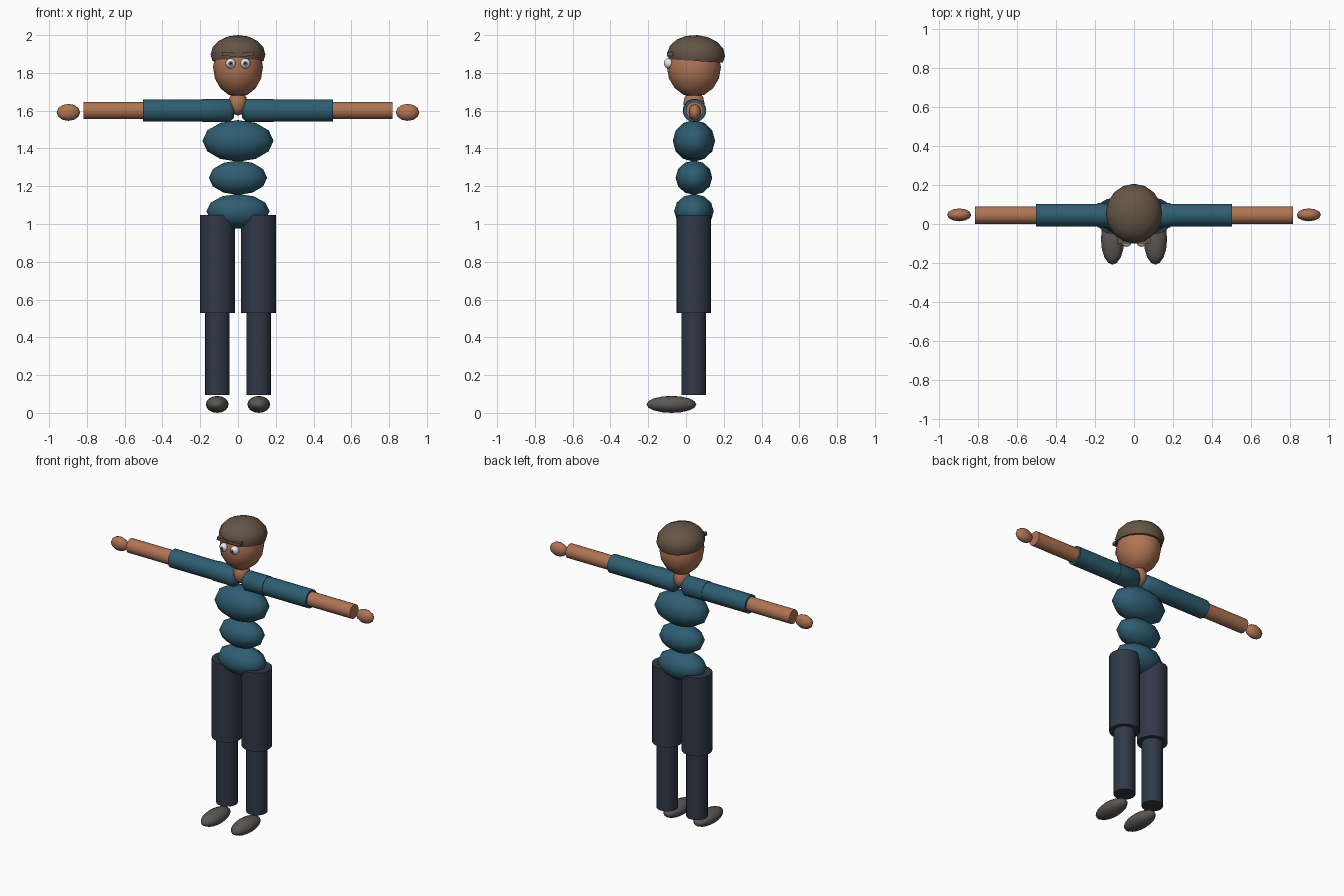
import bpy, bmesh, math
from mathutils import Matrix, Vector

if "Cube" in bpy.data.objects:
    bpy.data.objects.remove(bpy.data.objects["Cube"])


def mat(name, r, g, b):
    m = bpy.data.materials.new(name)
    m.diffuse_color = (r, g, b, 1)
    m.use_nodes = True
    m.node_tree.nodes["Principled BSDF"].inputs["Base Color"].default_value = m.diffuse_color
    return m


SKIN = mat("skin", 0.43, 0.175, 0.09)
SHIRT = mat("teal_shirt", 0.028, 0.11, 0.168)
TROUSERS = mat("dark_trousers", 0.03, 0.04, 0.062)
HAIR = mat("brown_hair", 0.13, 0.09, 0.06)
SHOES = mat("grey_shoes", 0.105, 0.096, 0.088)
WHITE = mat("eye_white", 0.85, 0.85, 0.85)
IRIS = mat("grey_iris", 0.2, 0.23, 0.26)
PUPIL = mat("black_pupil", 0.008, 0.008, 0.008)

Y = 0.045  # depth of the body axis


def finish(name, bm, mats, sharp=math.radians(50)):
    bmesh.ops.recalc_face_normals(bm, faces=bm.faces)
    for f in bm.faces:
        f.smooth = True
    me = bpy.data.meshes.new(name)
    bm.to_mesh(me)
    bm.free()
    me.set_sharp_from_angle(angle=sharp)
    for m in mats:
        me.materials.append(m)
    ob = bpy.data.objects.new(name, me)
    bpy.context.collection.objects.link(ob)
    return ob


def ball(name, centre, radii, material, seg=12, rings=6):
    bm = bmesh.new()
    bmesh.ops.create_uvsphere(bm, u_segments=seg, v_segments=rings, radius=1)
    bmesh.ops.transform(bm, verts=bm.verts,
                        matrix=Matrix.Translation(centre) @ Matrix.Diagonal((*radii, 1)))
    return finish(name, bm, [material], math.radians(80))


def tube(name, profile, axis, origin, material, seg=20):
    """Capped round limb; profile holds (position, radius) along the axis."""
    bm = bmesh.new()
    loops = []
    for p, r in profile:
        ring = []
        for i in range(seg):
            a = 2 * math.pi * i / seg
            c, s = r * math.cos(a), r * math.sin(a)
            co = Vector((p, c, s)) if axis == "x" else Vector((c, s, p))
            ring.append(bm.verts.new(co + Vector(origin)))
        loops.append(ring)
    for a, b in zip(loops, loops[1:]):
        for i in range(seg):
            j = (i + 1) % seg
            bm.faces.new((a[i], a[j], b[j], b[i]))
    bm.faces.new(loops[0])
    bm.faces.new(loops[-1])
    return finish(name, bm, [material])


# Torso
ball("chest", (0, 0.042, 1.44), (0.188, 0.112, 0.11), SHIRT)
ball("waist", (0, 0.042, 1.245), (0.154, 0.097, 0.091), SHIRT)
ball("pelvis", (0, 0.042, 1.067), (0.167, 0.105, 0.092), SHIRT)

# Neck and head
ball("neck", (0, 0.042, 1.64), (0.05, 0.056, 0.066), SKIN)
ball("head", (0, 0.042, 1.83), (0.132, 0.143, 0.158), SKIN, 16, 8)

# Hair cap: upper dome with a short turned-in rim, tipped slightly back
bm = bmesh.new()
bmesh.ops.create_uvsphere(bm, u_segments=16, v_segments=8, radius=1)
bmesh.ops.bisect_plane(bm, geom=bm.verts[:] + bm.edges[:] + bm.faces[:],
                       plane_co=(0, 0, -0.33), plane_no=(0, 0, -1), clear_outer=True)
bmesh.ops.holes_fill(bm, edges=[e for e in bm.edges if e.is_boundary])
bmesh.ops.transform(bm, verts=bm.verts,
                    matrix=Matrix.Translation((0, 0.054, 1.897))
                    @ Matrix.Rotation(math.radians(-3.5), 4, "X")
                    @ Matrix.Diagonal((0.145, 0.153, 0.103, 1)))
finish("hair_cap", bm, [HAIR])

for side, s in (("left", 1), ("right", -1)):
    # Eye, with iris and pupil rings around the front pole
    bm = bmesh.new()
    bmesh.ops.create_uvsphere(bm, u_segments=16, v_segments=12, radius=0.027)
    for f in bm.faces:
        z = f.calc_center_median().normalized().z
        f.material_index = 2 if z > 0.97 else 1 if z > 0.86 else 0
    bmesh.ops.transform(bm, verts=bm.verts,
                        matrix=Matrix.Translation((s * 0.039, -0.09, 1.85))
                        @ Matrix.Rotation(math.radians(90), 4, "X"))
    finish(side + "_eye", bm, [WHITE, IRIS, PUPIL])

    # Eyebrow
    bm = bmesh.new()
    bmesh.ops.create_cube(bm, size=1)
    bmesh.ops.transform(bm, verts=bm.verts,
                        matrix=Matrix.Translation((s * 0.046, -0.085, 1.898))
                        @ Matrix.Rotation(math.radians(s * -3), 4, "Y")
                        @ Matrix.Diagonal((0.077, 0.032, 0.02, 1)))
    finish(side + "_eyebrow", bm, [HAIR])

    # Arm
    arm = (0, Y, 1.601)
    tube(side + "_shoulder", [(s * 0.02, 0.038), (s * 0.045, 0.062), (s * 0.187, 0.062)],
         "x", arm, SHIRT)
    tube(side + "_upper_arm", [(s * 0.187, 0.059), (s * 0.504, 0.059)], "x", arm, SHIRT)
    tube(side + "_forearm", [(s * 0.504, 0.046), (s * 0.818, 0.046)], "x", arm, SKIN)
    ball(side + "_hand", (s * 0.898, 0.047, 1.591), (0.062, 0.033, 0.045), SKIN)

    # Leg
    leg = (s * 0.109, 0.041, 0)
    tube(side + "_thigh", [(0.53, 0.092), (1.048, 0.092)], "z", leg, TROUSERS)
    tube(side + "_shin", [(0.095, 0.065), (0.53, 0.065)], "z", leg, TROUSERS)
    ball(side + "_shoe", (s * 0.11, -0.077, 0.045), (0.06, 0.132, 0.045), SHOES, 16, 8)
